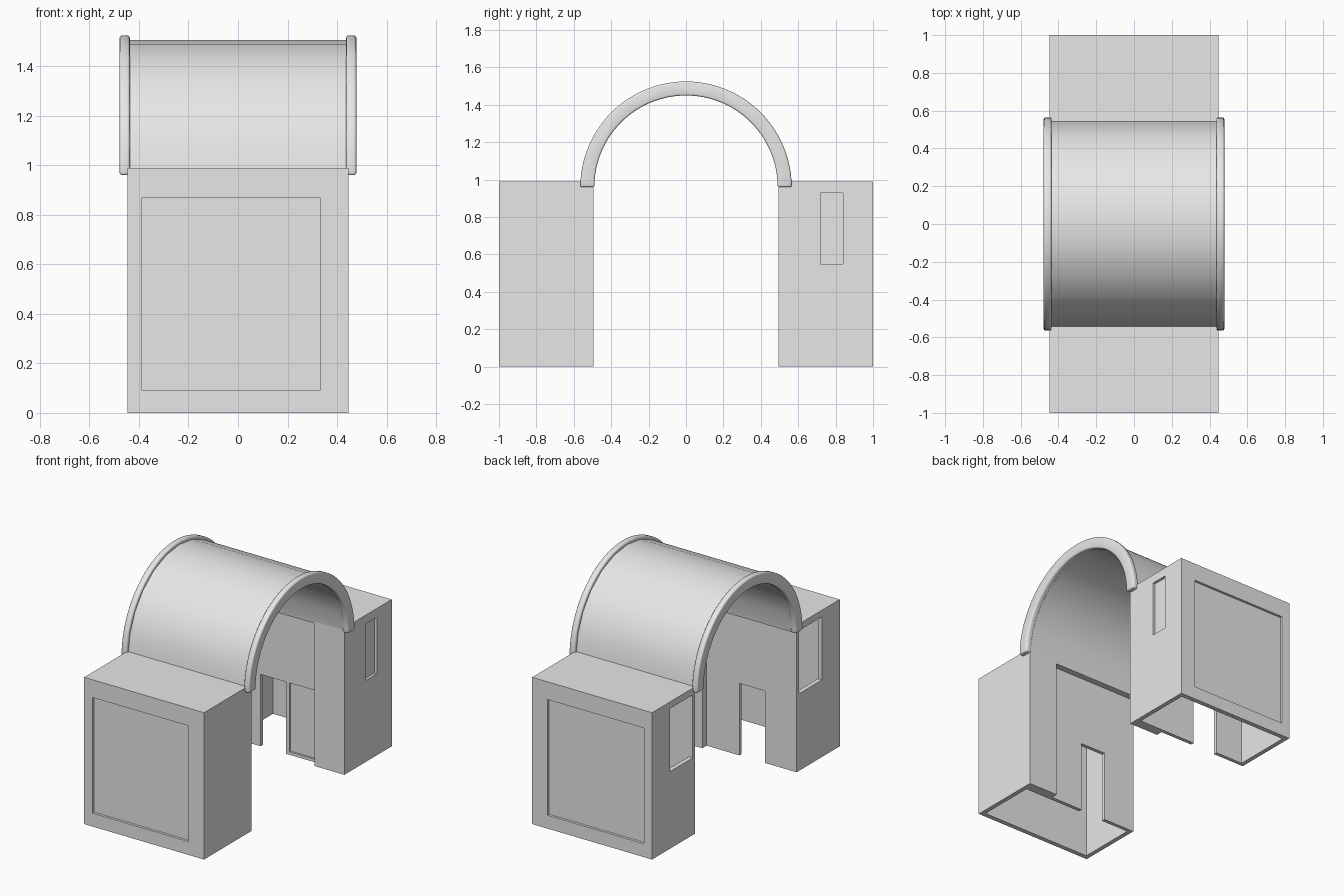
import bpy
import bmesh
from math import pi, sin, cos, radians

cube = bpy.data.objects.get("Cube")
if cube:
    bpy.data.objects.remove(cube, do_unlink=True)

# Single plaster colour
plaster = bpy.data.materials.new("pale grey plaster")
plaster.use_nodes = True
GREY = (0.8, 0.8, 0.8, 1)
plaster.diffuse_color = GREY
plaster.node_tree.nodes["Principled BSDF"].inputs["Base Color"].default_value = GREY

HALF_X = 0.447      # half width of the blocks
ROOF_Z = 0.99
WALL_Y = 0.54       # recessed inner wall
PIER_Y = 0.495      # face of the projecting pier
SPRING_Z = 0.96     # springing height of the arch


def prism(name, outline, offset):
    """Extrude a closed outline of 3D points along an offset."""
    bm = bmesh.new()
    face = bm.faces.new([bm.verts.new(p) for p in outline])
    grown = bmesh.ops.extrude_face_region(bm, geom=[face])["geom"]
    verts = [v for v in grown if isinstance(v, bmesh.types.BMVert)]
    bmesh.ops.translate(bm, verts=verts, vec=offset)
    bmesh.ops.recalc_face_normals(bm, faces=bm.faces)
    mesh = bpy.data.meshes.new(name)
    bm.to_mesh(mesh)
    bm.free()
    mesh.materials.append(plaster)
    obj = bpy.data.objects.new(name, mesh)
    bpy.context.collection.objects.link(obj)
    return obj


def activate(obj):
    bpy.ops.object.select_all(action='DESELECT')
    obj.select_set(True)
    bpy.context.view_layer.objects.active = obj


def cut_box(obj, side, x, y, z):
    """Subtract a box; y is measured outward from the middle on one side."""
    outline = [(x[i], side * y[j], z[0]) for i, j in ((0, 0), (1, 0), (1, 1), (0, 1))]
    cutter = prism("cutter", outline, (0, 0, z[1] - z[0]))
    cutter.hide_render = True
    mod = obj.modifiers.new("cut", 'BOOLEAN')
    mod.operation = 'DIFFERENCE'
    mod.solver = 'EXACT'
    mod.object = cutter
    activate(obj)
    bpy.ops.object.modifier_apply(modifier=mod.name)
    bpy.data.objects.remove(cutter, do_unlink=True)


def block(name, side):
    """Hollow block, open underneath, with a pier, doorway and openings."""
    plan = [(-HALF_X, WALL_Y), (0.225, WALL_Y), (0.225, PIER_Y),
            (HALF_X, PIER_Y), (HALF_X, 1), (-HALF_X, 1)]
    obj = prism(name, [(x, side * y, 0) for x, y in plan], (0, 0, ROOF_Z))
    # Room
    cut_box(obj, side, (-0.417, 0.417), (0.565, 0.968), (-0.1, 0.96))
    # Sunken outer panel
    cut_box(obj, side, (-0.387, 0.332), (0.983, 1.1), (0.09, 0.87))
    # Side window
    cut_box(obj, side, (-0.6, -0.4), (0.567, 0.81), (0.52, 0.945))
    # Doorway
    cut_box(obj, side, (-0.21, -0.02), (0.45, 0.6), (-0.1, 0.485))
    return obj


def arch(name, inner, outer, x0, x1, segments):
    """Half ring across y, extruded along x."""
    angles = [pi * i / segments for i in range(segments + 1)]
    outline = [(x0, outer * cos(a), SPRING_Z + outer * sin(a)) for a in angles]
    outline += [(x0, inner * cos(a), SPRING_Z + inner * sin(a)) for a in reversed(angles)]
    return prism(name, outline, (x1 - x0, 0, 0))


# Two facing blocks
front_block = block("front_block", -1)
back_block = block("back_block", 1)

# Slot niche and door niche on the back block only
cut_box(back_block, 1, (0.43, 0.6), (0.72, 0.84), (0.55, 0.93))
cut_box(back_block, 1, (0.005, 0.2), (0.45, 0.553), (0.02, 0.485))

# Barrel vault spanning the blocks
vault = arch("vault", 0.497, 0.546, -0.45, 0.45, 12)
activate(vault)
bpy.ops.object.shade_smooth_by_angle(angle=radians(30))

# Rounded rims at both ends of the vault
for label, sign in (("left", 1), ("right", -1)):
    rim = arch(label + "_rim", 0.49, 0.565, sign * 0.437, sign * 0.478, 48)
    bevel = rim.modifiers.new("round", 'BEVEL')
    bevel.width = 0.01
    bevel.segments = 3
    bevel.limit_method = 'ANGLE'
    bevel.angle_limit = radians(40)
    activate(rim)
    bpy.ops.object.modifier_apply(modifier=bevel.name)
    bpy.ops.object.shade_smooth_by_angle(angle=radians(35))
